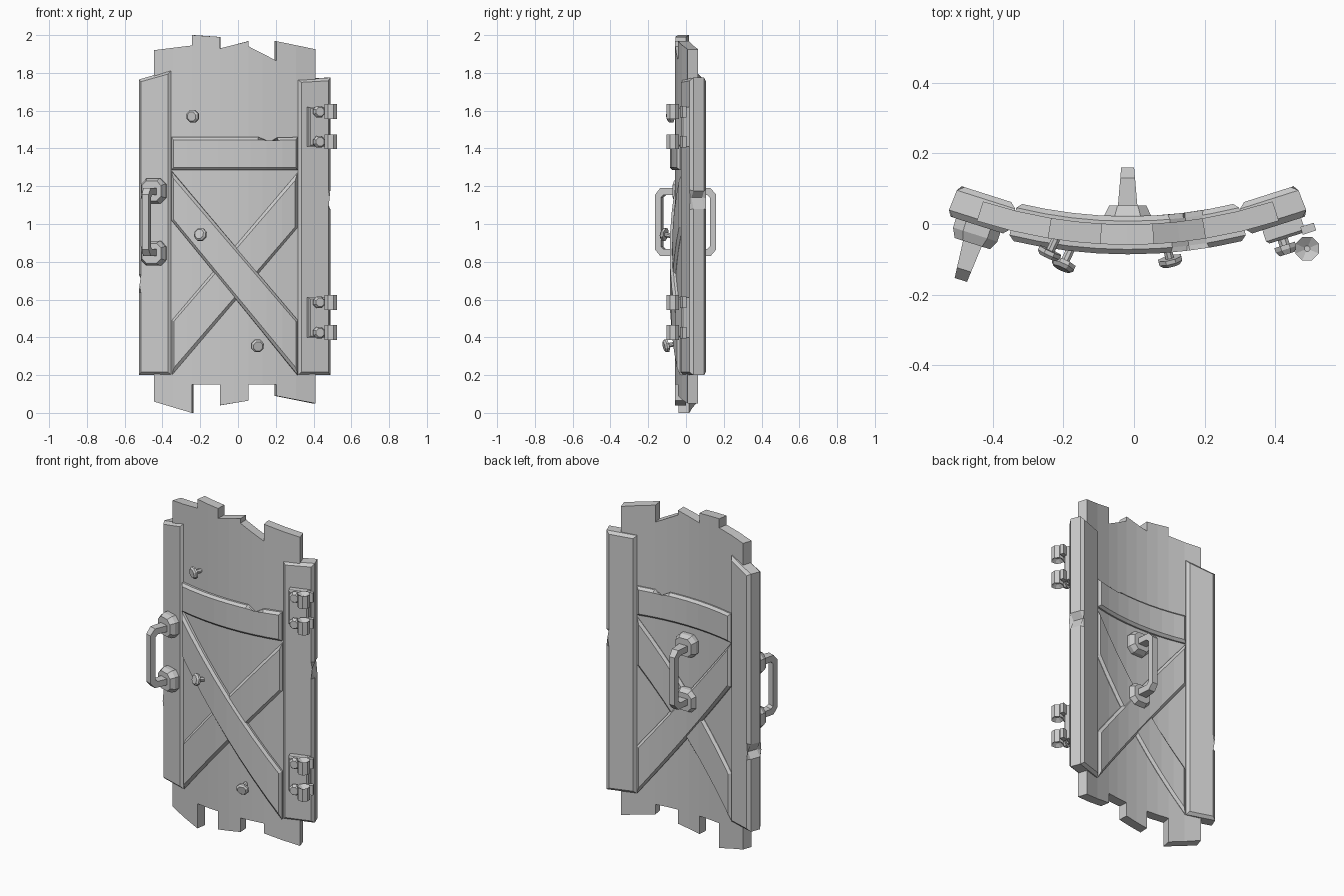
import bpy, bmesh
from math import asin, sin, cos, pi, radians
from mathutils import Matrix, Vector

if "Cube" in bpy.data.objects:
    bpy.data.objects.remove(bpy.data.objects["Cube"])

CX, R, YC = -0.018, 1.36, 1.33          # arc of the curved door (plan view)


def bend(x, d):
    """Plan position of flat coordinate x, pushed d towards the front."""
    a = asin((x - CX) / R)
    return CX + (R + d) * sin(a), YC - (R + d) * cos(a), a


def frame(x, d, z):
    """Local frame on the door surface, facing outwards along local -y."""
    px, py, a = bend(x, d)
    return Matrix.Translation((px, py, z)) @ Matrix.Rotation(a, 4, 'Z')


def finish(bm, name):
    bmesh.ops.recalc_face_normals(bm, faces=bm.faces[:])
    me = bpy.data.meshes.new(name)
    bm.to_mesh(me)
    bm.free()
    ob = bpy.data.objects.new(name, me)
    bpy.context.collection.objects.link(ob)
    return ob


def prism(bm, front, back, bevel=0.0):
    """Join two matching outlines into a solid, optionally chamfering the rims."""
    f = [bm.verts.new(p) for p in front]
    b = [bm.verts.new(p) for p in back]
    caps = [bm.faces.new(f), bm.faces.new(b[::-1])]
    n = len(f)
    for i in range(n):
        bm.faces.new((f[i], b[i], b[(i + 1) % n], f[(i + 1) % n]))
    if bevel:
        edges = list({e for c in caps for e in c.edges})
        bmesh.ops.bevel(bm, geom=edges, offset=bevel, segments=1, affect='EDGES')
    return f + b


def board(name, outline, front, back, bevel=0.0, cuts=()):
    """Flat (x, z) outline given thickness, cut into strips and bent to the arc."""
    bm = bmesh.new()
    prism(bm, [(x, front, z) for x, z in outline], [(x, back, z) for x, z in outline], bevel)
    bmesh.ops.recalc_face_normals(bm, faces=bm.faces[:])
    for c in cuts:
        bmesh.ops.bisect_plane(bm, geom=bm.verts[:] + bm.edges[:] + bm.faces[:],
                               plane_co=(c, 0, 0), plane_no=(1, 0, 0))
    for v in bm.verts:
        x, y, _ = bend(v.co.x, v.co.y)
        v.co = (x, y, v.co.z)
    return finish(bm, name)


def box(bm, x0, x1, y0, y1, z0, z1, bevel=0.0):
    o = [(x0, z0), (x1, z0), (x1, z1), (x0, z1)]
    prism(bm, [(x, y0, z) for x, z in o], [(x, y1, z) for x, z in o], bevel)


def rod(bm, radius, y0, y1, sides=8, r2=None):
    """Cylinder along local y."""
    ring = [(cos((i + .5) * 2 * pi / sides), sin((i + .5) * 2 * pi / sides)) for i in range(sides)]
    r2 = r2 or radius
    prism(bm, [(radius * c, y0, radius * s) for c, s in ring],
          [(r2 * c, y1, r2 * s) for c, s in ring])


# Planks: left x, right x, bottom left/right z, top left/right z
planks = [(-.437, -.24, .06, 0, 1.92, 1.945), (-.24, -.093, .15, .15, 2.0, 1.99),
          (-.093, .055, .04, .065, 1.93, 1.968), (.055, .198, .15, .15, 1.94, 1.865),
          (.198, .402, .09, .05, 1.968, 1.925)]
for i, (x0, x1, b0, b1, t0, t1) in enumerate(planks):
    board(f"plank_{i + 1}", [(x0, b0), (x1, b1), (x1, t1), (x0, t0)], .029, -.029,
          cuts=[(x0 + x1) / 2])

# Side stiles with chipped outer edges
board("stile_left", [(-.515, .2), (-.345, .2), (-.345, 1.815), (-.515, 1.765),
                     (-.515, .73), (-.487, .675), (-.515, .64)], .042, -.05, .016)
board("stile_right", [(.309, .2), (.479, .2), (.479, 1.08), (.451, 1.14), (.479, 1.175),
                      (.479, 1.775), (.309, 1.765)], .042, -.05, .016)

# Cross rail and diagonal braces, standing proud on both sides
L, RT = -.343, .307
cuts = [L + (RT - L) * i / 8 for i in range(1, 8)]
board("rail", [(L, 1.285), (RT, 1.285), (RT, 1.46), (.2, 1.457), (.15, 1.425), (.105, 1.46),
               (L, 1.46)], .056, -.052, .014, cuts)
board("brace_main", [(L, 1.02), (RT, .2), (RT, .49), (L, 1.28)], .056, -.052, .014, cuts)
board("brace_cross", [(L, .2), (RT, .98), (RT, 1.27), (L, .49)], .044, -.046, .014, cuts)


def handle(name, mat):
    bm = bmesh.new()
    # chamfered mounting plates
    for zc in (-.165, .165):
        h, c = .066, .03
        o = [(-h, c - h), (c - h, -h), (h - c, -h), (h, c - h),
             (h, h - c), (h - c, h), (c - h, h), (-h, h - c)]
        prism(bm, [(x * .8, -.052, z * .8 + zc) for x, z in o], [(x, -.025, z + zc) for x, z in o])
        prism(bm, [(x, -.025, z + zc) for x, z in o], [(x, .005, z + zc) for x, z in o])
    # C-shaped grip, narrowing outwards
    half = [(0, .18), (-.13, .18), (-.16, .145)]
    inner = [(-.126, .13), (-.112, .143), (0, .143)]
    o = half + [(y, -z) for y, z in half[::-1]] + [(y, -z) for y, z in inner[::-1]] + inner
    prism(bm, [(.032 + y * .085, y, z) for y, z in o], [(-.032 - y * .085, y, z) for y, z in o])
    finish(bm, name).matrix_world = mat


handle("handle_front", frame(-.43, .042, 1.01))
handle("handle_back", Matrix.Translation((CX, 0, 1.01)) @ Matrix.Rotation(pi, 4, 'Z'))


def hinge(name, z):
    # leaf plate and knuckle arms
    bm = bmesh.new()
    box(bm, -.045, .07, -.04, .01, -.105, .105, .008)
    for zc in (-.08, .08):
        box(bm, .06, .1, -.045, -.022, zc - .03, zc + .03)
        # bolts
        tmp = Matrix.Translation((.002, 0, zc))
        new = len(bm.verts)
        rod(bm, .016, -.07, -.03)
        rod(bm, .033, -.07, -.057, r2=.033)
        rod(bm, .024, -.084, -.07, r2=.033)
        bm.verts.ensure_lookup_table()
        for v in bm.verts[new:]:
            v.co = tmp @ v.co
    finish(bm, name).matrix_world = frame(.395, .042, z)
    # knuckle barrels with conical recesses at both ends
    for k, zc in enumerate((-.08, .08)):
        bm = bmesh.new()
        rod(bm, .036, -.039, .039)
        ends = [f for f in bm.faces if len(f.verts) == 8]
        for f in ends:
            s = 1 if f.calc_center_median().y > 0 else -1
            bmesh.ops.inset_individual(bm, faces=[f], thickness=.012)
            mid = Vector((0, s * .02, 0))
            for v in f.verts:
                v.co = Vector((v.co.x * .35, mid.y, v.co.z * .35))
        finish(bm, f"{name}_barrel_{k + 1}").matrix_world = (
            Matrix.Translation((.491, -.07, z + zc)) @ Matrix.Rotation(pi / 2, 4, 'X'))


hinge("hinge_upper", 1.515)
hinge("hinge_lower", .505)

# Loose nails: head x, y, z, sideways turn, tilt
for i, (x, y, z, turn, tilt) in enumerate([(-.24, -.082, 1.57, -25, 5), (-.2, -.115, .945, -25, -12),
                                           (.103, -.104, .355, 14, 12)]):
    bm = bmesh.new()
    rod(bm, .013, 0, .08)
    rod(bm, .036, -.004, .008)
    rod(bm, .026, -.014, -.004, r2=.036)
    finish(bm, f"nail_{i + 1}").matrix_world = (Matrix.Translation((x, y, z))
        @ Matrix.Rotation(radians(turn), 4, 'Z') @ Matrix.Rotation(radians(tilt), 4, 'X'))
